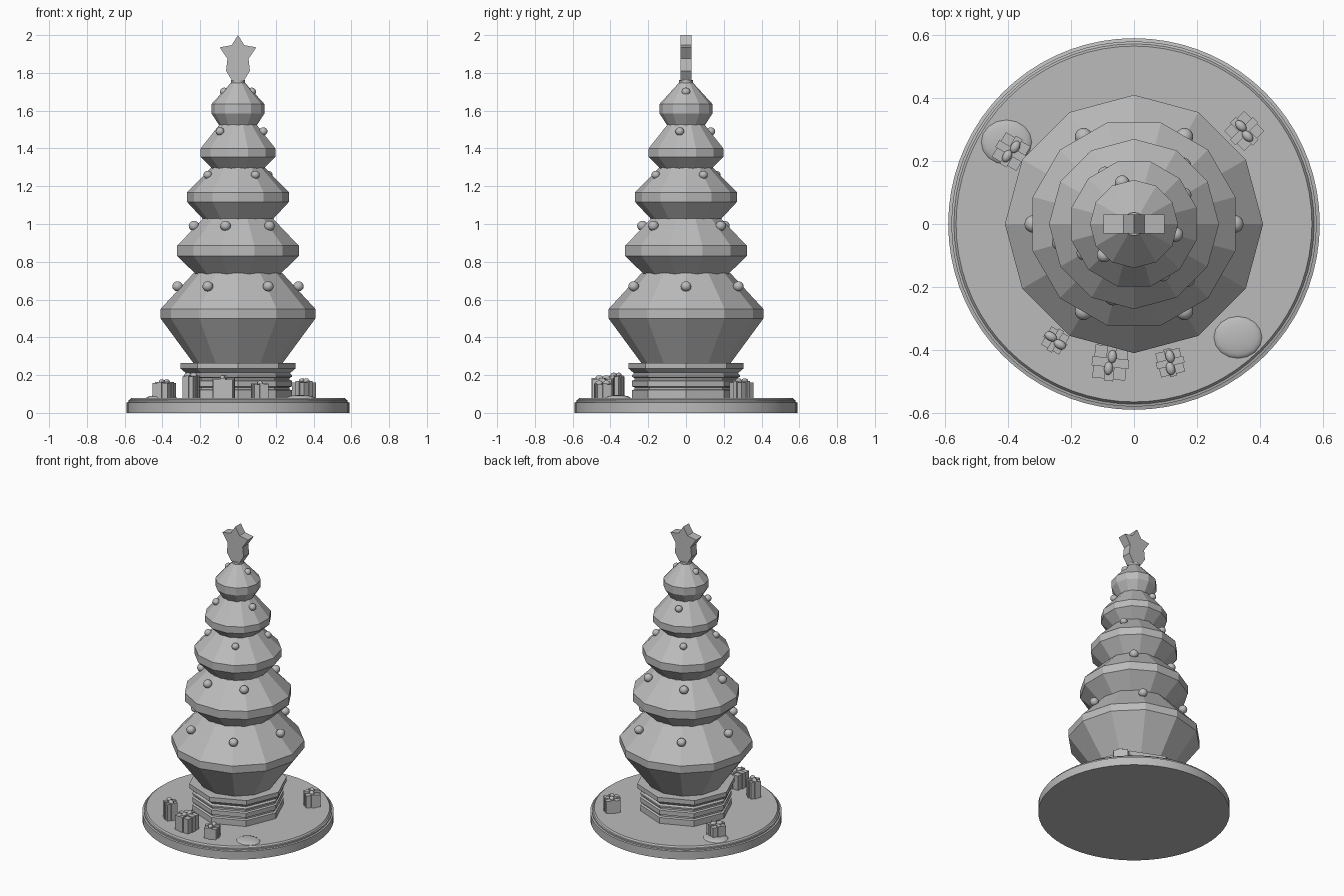
import bpy, bmesh, math
from mathutils import Matrix, Vector

if "Cube" in bpy.data.objects:
    bpy.data.objects.remove(bpy.data.objects["Cube"])

grey = bpy.data.materials.new("plain grey")
grey.diffuse_color = (0.5, 0.5, 0.5, 1)
grey.use_nodes = True
grey.node_tree.nodes["Principled BSDF"].inputs["Base Color"].default_value = grey.diffuse_color


def finish(name, bm, smooth=False):
    bmesh.ops.recalc_face_normals(bm, faces=bm.faces[:])
    me = bpy.data.meshes.new(name)
    bm.to_mesh(me)
    bm.free()
    me.materials.append(grey)
    ob = bpy.data.objects.new(name, me)
    bpy.context.collection.objects.link(ob)
    if smooth:
        bpy.context.view_layer.objects.active = ob
        ob.select_set(True)
        bpy.ops.object.shade_smooth_by_angle(angle=math.radians(35))
        ob.select_set(False)
    return ob


def lathe(name, profile, sides, turn=0.0, smooth=False):
    """Closed turned solid from (radius, height) points."""
    bm = bmesh.new()
    rings = []
    for r, z in profile:
        rings.append([bm.verts.new((r * math.cos(turn + math.tau * i / sides),
                                    r * math.sin(turn + math.tau * i / sides), z))
                      for i in range(sides)])
    for a, b in zip(rings, rings[1:]):
        for i in range(sides):
            j = (i + 1) % sides
            bm.faces.new((a[i], a[j], b[j], b[i]))
    bm.faces.new(rings[0][::-1])
    bm.faces.new(rings[-1])
    return finish(name, bm, smooth)


def ball(name, loc, scale, turn=0.0):
    bm = bmesh.new()
    m = (Matrix.Translation(loc) @ Matrix.Rotation(turn, 4, 'Z')
         @ Matrix.Diagonal((*scale, 1)))
    bmesh.ops.create_uvsphere(bm, u_segments=16, v_segments=10, radius=1, matrix=m)
    return finish(name, bm, True)


def add_box(bm, m, size, loc):
    bmesh.ops.create_cube(bm, size=1, matrix=m @ Matrix.Translation(loc)
                          @ Matrix.Diagonal((*size, 1)))


# Round base with a stepped edge
lathe("base", [(0.59, 0), (0.59, 0.055), (0.58, 0.058), (0.58, 0.068),
               (0.572, 0.07), (0.565, 0.08)], 72, smooth=True)

# Eight-sided pot with grooves and a rim
lathe("pot", [(0.285, 0.07), (0.285, 0.12), (0.272, 0.125), (0.272, 0.135),
              (0.285, 0.14), (0.285, 0.17), (0.272, 0.175), (0.272, 0.185),
              (0.285, 0.19), (0.285, 0.20), (0.275, 0.21), (0.305, 0.235),
              (0.305, 0.265)], 8)

# Foliage tiers: bottom radius/height, widest radius with its band, top radius/height
tiers = [
    (0.235, 0.262, 0.41, 0.50, 0.55, 0.235, 0.74),
    (0.205, 0.71, 0.333, 0.83, 0.885, 0.19, 1.03),
    (0.175, 1.015, 0.27, 1.117, 1.168, 0.14, 1.30),
    (0.125, 1.28, 0.205, 1.355, 1.40, 0.09, 1.54),
    (0.095, 1.515, 0.14, 1.585, 1.635, 0.035, 1.75),
]
for i, (rb, zb, rw, z0, z1, rt, zt) in enumerate(tiers):
    lathe(f"foliage_tier_{i + 1}", [(rb, zb), (rw, z0), (rw, z1), (rt, zt)],
          12, math.radians(15 * (i % 2)))
lathe("star_collar", [(0.037, 1.742), (0.037, 1.762)], 16, smooth=True)

# Hanging baubles: ring radius, height, angles
baubles = [
    (0.32, 0.67, [0, 60, 120, 180, 240, 300]),
    (0.24, 0.99, [-106, -46, 194, 50, 122]),
    (0.184, 1.26, [-60, 30, 120, 210]),
    (0.137, 1.49, [-14, 106, 226]),
    (0.072, 1.70, [0, 180]),
]
for t, (r, z, angles) in enumerate(baubles):
    s = 0.028 if t < 2 else 0.023
    for k, a in enumerate(angles):
        a = math.radians(a)
        ball(f"bauble_{t + 1}_{k + 1}", (r * math.cos(a), r * math.sin(a), z),
             (s, s, s * 0.95))

# Five-pointed star with a cut-off foot
half = [(0, 2.0), (0.033, 1.947), (0.097, 1.935), (0.056, 1.875),
        (0.063, 1.81), (0.03, 1.758)]
outline = half + [(-x, z) for x, z in reversed(half[1:])]
bm = bmesh.new()
face = bm.faces.new([bm.verts.new((x, -0.03, z)) for x, z in outline])
out = bmesh.ops.extrude_face_region(bm, geom=[face])
bmesh.ops.translate(bm, vec=(0, 0.06, 0),
                    verts=[v for v in out["geom"] if isinstance(v, bmesh.types.BMVert)])
finish("star", bm)


# Wrapped gifts: centre x, y, width, box top, turn
gifts = [
    (0.35, 0.295, 0.090, 0.162, 45),
    (-0.39, 0.23, 0.090, 0.157, -30),
    (-0.25, -0.37, 0.066, 0.192, 60),
    (-0.075, -0.44, 0.105, 0.178, -6),
    (0.115, -0.44, 0.078, 0.150, 14),
]
for n, (x, y, w, top, turn) in enumerate(gifts):
    m = Matrix.Translation((x, y, 0)) @ Matrix.Rotation(math.radians(turn), 4, 'Z')
    h = top - 0.075
    bm = bmesh.new()
    add_box(bm, m, (w, w, h), (0, 0, 0.075 + h / 2))
    finish(f"gift_box_{n + 1}", bm)
    bm = bmesh.new()
    for sx, sy in ((w + 0.012, w * 0.28), (w * 0.28, w + 0.012)):
        add_box(bm, m, (sx, sy, h + 0.006), (0, 0, 0.078 + h / 2))
    finish(f"gift_ribbon_{n + 1}", bm)
    for side in (-1, 1):
        loc = m @ Vector((0.004 * side, 0.019 * side, top + 0.008))
        ball(f"gift_bow_{n + 1}", loc, (0.014, 0.021, 0.013), math.radians(turn))

# Low snow mounds on the base
ball("snow_mound_front", (0.33, -0.36, 0.078), (0.078, 0.068, 0.016))
ball("snow_mound_back", (-0.405, 0.26, 0.078), (0.082, 0.072, 0.016))
